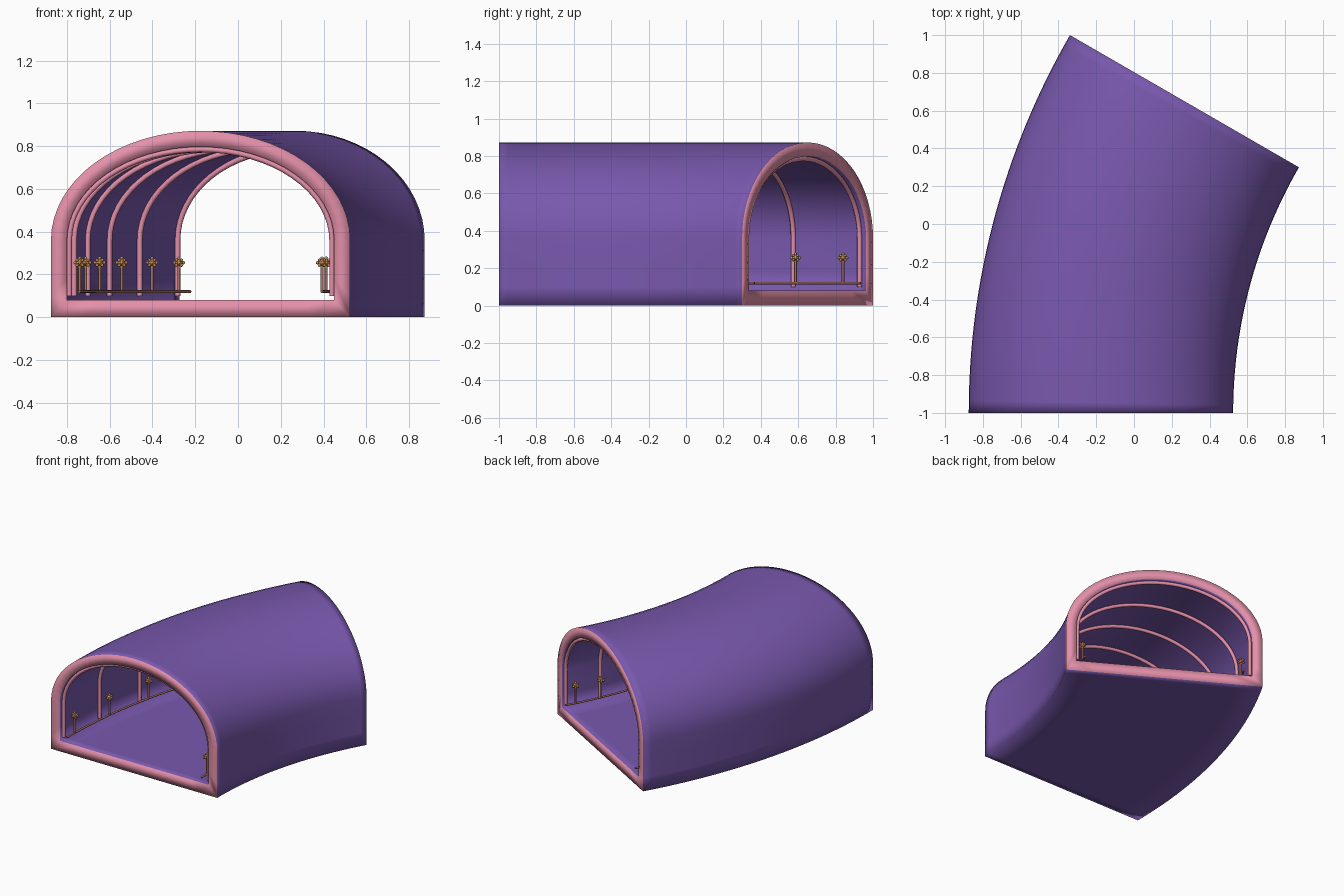
import bpy, bmesh, math
from mathutils import Matrix, Vector

if "Cube" in bpy.data.objects:
    bpy.data.objects.remove(bpy.data.objects["Cube"], do_unlink=True)

# The passage sweeps 30 degrees around a pivot to its left
PIVOT = Vector((3.125, -1, 0))
RADIUS = 3.3
SWEEP = math.radians(30)


def material(name, rgb):
    m = bpy.data.materials.new(name)
    m.use_nodes = True
    m.diffuse_color = (*rgb, 1)
    bsdf = next(n for n in m.node_tree.nodes if n.type == 'BSDF_PRINCIPLED')
    bsdf.inputs["Base Color"].default_value = (*rgb, 1)
    return m


purple = material("purple", (0.19, 0.098, 0.42))
pink = material("pink", (0.78, 0.28, 0.40))
copper = material("copper", (0.42, 0.17, 0.13))
gold = material("gold", (0.62, 0.29, 0.10))


def place(offset, z, angle):
    """Point at a sideways offset (positive is the inner bend) along the sweep."""
    r = RADIUS - offset
    return PIVOT + Vector((-r * math.cos(angle), r * math.sin(angle), z))


def arch(half, bottom, spring, top, steps=32):
    """Open arch from one foot over the crown to the other foot."""
    pts = [(half, bottom), (half, bottom + 0.1), (half, (bottom + 0.1 + spring) / 2)]
    left = [(-x, z) for x, z in reversed(pts)]
    curve = []
    for i in range(steps + 1):
        a = math.pi * i / steps
        curve.append((half * math.cos(a), spring + (top - spring) * math.sin(a)))
    return pts + curve + left


def closed_arch(half, bottom, spring, top, floor_steps=8):
    floor = [(half * (2 * i / floor_steps - 1), bottom) for i in range(1, floor_steps)]
    return arch(half, bottom, spring, top) + floor


def finish(bm, name, mats):
    bmesh.ops.recalc_face_normals(bm, faces=bm.faces)
    for f in bm.faces:
        f.smooth = True
    mesh = bpy.data.meshes.new(name)
    bm.to_mesh(mesh)
    bm.free()
    for m in mats:
        mesh.materials.append(m)
    ob = bpy.data.objects.new(name, mesh)
    bpy.context.collection.objects.link(ob)
    return ob


def tube(name, points, radius, mat):
    cu = bpy.data.curves.new(name, 'CURVE')
    cu.dimensions = '3D'
    cu.bevel_depth = radius
    cu.bevel_resolution = 2
    cu.use_fill_caps = True
    sp = cu.splines.new('POLY')
    sp.points.add(len(points) - 1)
    for p, co in zip(sp.points, points):
        p.co = (*co, 1)
    cu.materials.append(mat)
    ob = bpy.data.objects.new(name, cu)
    bpy.context.collection.objects.link(ob)
    return ob


# Hollow vaulted shell with pink end rims
def build_shell(segments=32):
    bm = bmesh.new()
    profiles = [closed_arch(0.7, 0, 0.36, 0.872), closed_arch(0.625, 0.08, 0.36, 0.797)]
    n = len(profiles[0])
    skins = []
    for prof in profiles:
        skins.append([[bm.verts.new(place(x, z, SWEEP * s / segments)) for x, z in prof]
                      for s in range(segments + 1)])
    for rings in skins:
        for a, b in zip(rings, rings[1:]):
            for i in range(n):
                j = (i + 1) % n
                bm.faces.new((a[i], a[j], b[j], b[i]))
    outer, inner = skins
    for s in (0, -1):
        for i in range(n):
            j = (i + 1) % n
            f = bm.faces.new((outer[s][i], outer[s][j], inner[s][j], inner[s][i]))
            f.material_index = 1
    return finish(bm, "vault_shell", [purple, pink])


build_shell()

# Ribs lining the inside of the vault
RIBS = 6
for k in range(RIBS):
    angle = math.radians(0.5 + 29 * k / (RIBS - 1))
    pts = [place(x, z, angle) for x, z in arch(0.615, 0.1, 0.36, 0.785)]
    tube(f"rib_{k + 1}", pts, 0.013, pink)

# Low rails, each with a row of lamps on posts
LAMP_ANGLES = [1.4, 7, 12.7, 18.4, 24.2, 28.4]


def build_lamp(name, base):
    tube(name + "_post", [base, base + Vector((0, 0, 0.13))], 0.007, copper)
    bm = bmesh.new()
    head = base + Vector((0, 0, 0.135))
    bmesh.ops.create_icosphere(bm, subdivisions=2, radius=0.018,
                               matrix=Matrix.Translation(head))
    # small beads around the lamp head
    for v in [Vector(d) for d in ((1, 0, 0), (0, 1, 0), (0, 0, 1))]:
        for s in (-1, 1):
            bmesh.ops.create_icosphere(bm, subdivisions=1, radius=0.009,
                                       matrix=Matrix.Translation(head + v * s * 0.021))
    for sx in (-1, 1):
        for sy in (-1, 1):
            for sz in (-1, 1):
                p = head + Vector((sx, sy, sz)).normalized() * 0.021
                bmesh.ops.create_icosphere(bm, subdivisions=1, radius=0.008,
                                           matrix=Matrix.Translation(p))
    finish(bm, name + "_head", [gold])


for side, label in ((-1, "right"), (1, "left")):
    offset = side * 0.567
    tube(f"{label}_rail", [place(offset, 0.12, SWEEP * i / 32) for i in range(33)],
         0.007, copper)
    for k, deg in enumerate(LAMP_ANGLES):
        build_lamp(f"{label}_lamp_{k + 1}", place(offset, 0.12, math.radians(deg)))
